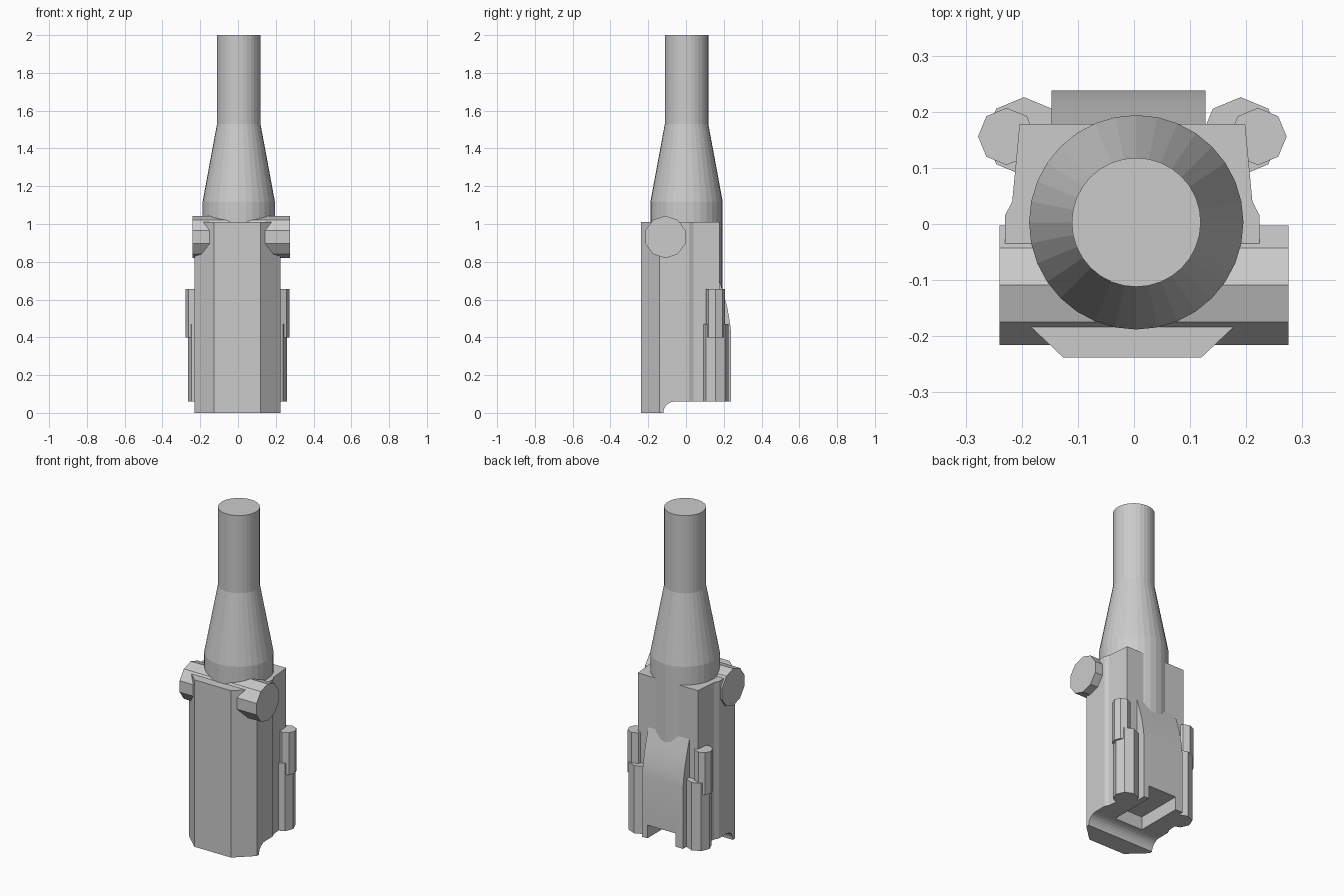
import bpy, bmesh, math
from mathutils import Vector

if "Cube" in bpy.data.objects:
    bpy.data.objects.remove(bpy.data.objects["Cube"])

CX = -0.003  # symmetry plane of the body


def extrude(name, pts, offset):
    """Closed 3D outline extruded along offset."""
    bm = bmesh.new()
    face = bm.faces.new([bm.verts.new(p) for p in pts])
    res = bmesh.ops.extrude_face_region(bm, geom=[face])
    verts = [g for g in res["geom"] if isinstance(g, bmesh.types.BMVert)]
    bmesh.ops.translate(bm, verts=verts, vec=Vector(offset))
    bmesh.ops.recalc_face_normals(bm, faces=bm.faces)
    mesh = bpy.data.meshes.new(name)
    bm.to_mesh(mesh)
    bm.free()
    ob = bpy.data.objects.new(name, mesh)
    bpy.context.collection.objects.link(ob)
    return ob


def ring(n, r, start=0.0):
    return [(r * math.cos(start + 2 * math.pi * i / n),
             r * math.sin(start + 2 * math.pi * i / n)) for i in range(n)]


def side_profile(name, pts, x0, x1):
    return extrude(name, [(x0, y, z) for y, z in pts], (x1 - x0, 0, 0))


def cut(ob, cutter):
    mod = ob.modifiers.new("cut", "BOOLEAN")
    mod.operation = "DIFFERENCE"
    mod.solver = "EXACT"
    mod.object = cutter
    bpy.context.view_layer.objects.active = ob
    bpy.ops.object.modifier_apply(modifier=mod.name)


# Main housing: mirrored plan outline
half = [(0.123, -0.238), (0.227, -0.14), (0.227, 0.015),
        (0.214, 0.04), (0.201, 0.178)]
outline = [(CX + x, y, 0) for x, y in half]
outline += [(CX - x, y, 0) for x, y in reversed(half)]
housing = extrude("housing", outline, (0, 0, 1.01))

# Rear cover with a curved slope
cover = side_profile("rear_cover",
                     [(0.1, 0.06), (0.238, 0.06), (0.238, 0.43), (0.231, 0.49),
                      (0.218, 0.56), (0.199, 0.63), (0.172, 0.72), (0.1, 0.72)],
                     -0.147, 0.127)

# Bottom step with rounded front, and a central slot open to the rear
arc = [(-0.06 - 0.06 * math.cos(a), 0.06 * math.sin(a))
       for a in [math.pi / 2 * i / 6 for i in range(7)]]
step_cutter = side_profile("step_cutter",
                           [(-0.12, -0.1)] + arc + [(0.4, 0.06), (0.4, -0.1)],
                           -0.5, 0.5)
slot_cutter = side_profile("slot_cutter",
                           [(-0.05, -0.1), (-0.05, 0.14), (0.4, 0.14), (0.4, -0.1)],
                           CX - 0.095, CX + 0.095)
cut(housing, step_cutter)
cut(housing, slot_cutter)
cut(cover, slot_cutter)
for helper in (step_cutter, slot_cutter):
    bpy.data.objects.remove(helper)

# Cross pin, ten sided
side_profile("cross_pin",
             [(-0.109 + y, 0.931 + z) for y, z in ring(10, 0.112, math.pi / 2)],
             -0.24, 0.275)

# Stepped rear rods, eight sided
for side, label in ((1, "right"), (-1, "left")):
    for part, x, r, z0, z1 in (("lower", 0.193, 0.07, 0.06, 0.47),
                               ("upper", 0.224, 0.051, 0.40, 0.655)):
        extrude(f"{label}_rod_{part}",
                [(CX + side * x + px, 0.156 + py, z0) for px, py in ring(8, r)],
                (0, 0, z1 - z0))

# Barrel: turned profile with a taper
bm = bmesh.new()
loops = []
for r, z in ((0.191, 0.56), (0.191, 1.12), (0.115, 1.53), (0.115, 2.0)):
    loops.append([bm.verts.new((0.004 + x, 0.003 + y, z)) for x, y in ring(32, r)])
for a, b in zip(loops, loops[1:]):
    for i in range(32):
        j = (i + 1) % 32
        bm.faces.new((a[i], a[j], b[j], b[i]))
bm.faces.new(loops[0][::-1])
bm.faces.new(loops[-1])
mesh = bpy.data.meshes.new("barrel")
bm.to_mesh(mesh)
bm.free()
barrel = bpy.data.objects.new("barrel", mesh)
bpy.context.collection.objects.link(barrel)

# Smooth only the rounded rear slope
bpy.ops.object.select_all(action="DESELECT")
cover.select_set(True)
bpy.context.view_layer.objects.active = cover
bpy.ops.object.shade_smooth_by_angle(angle=math.radians(30))
